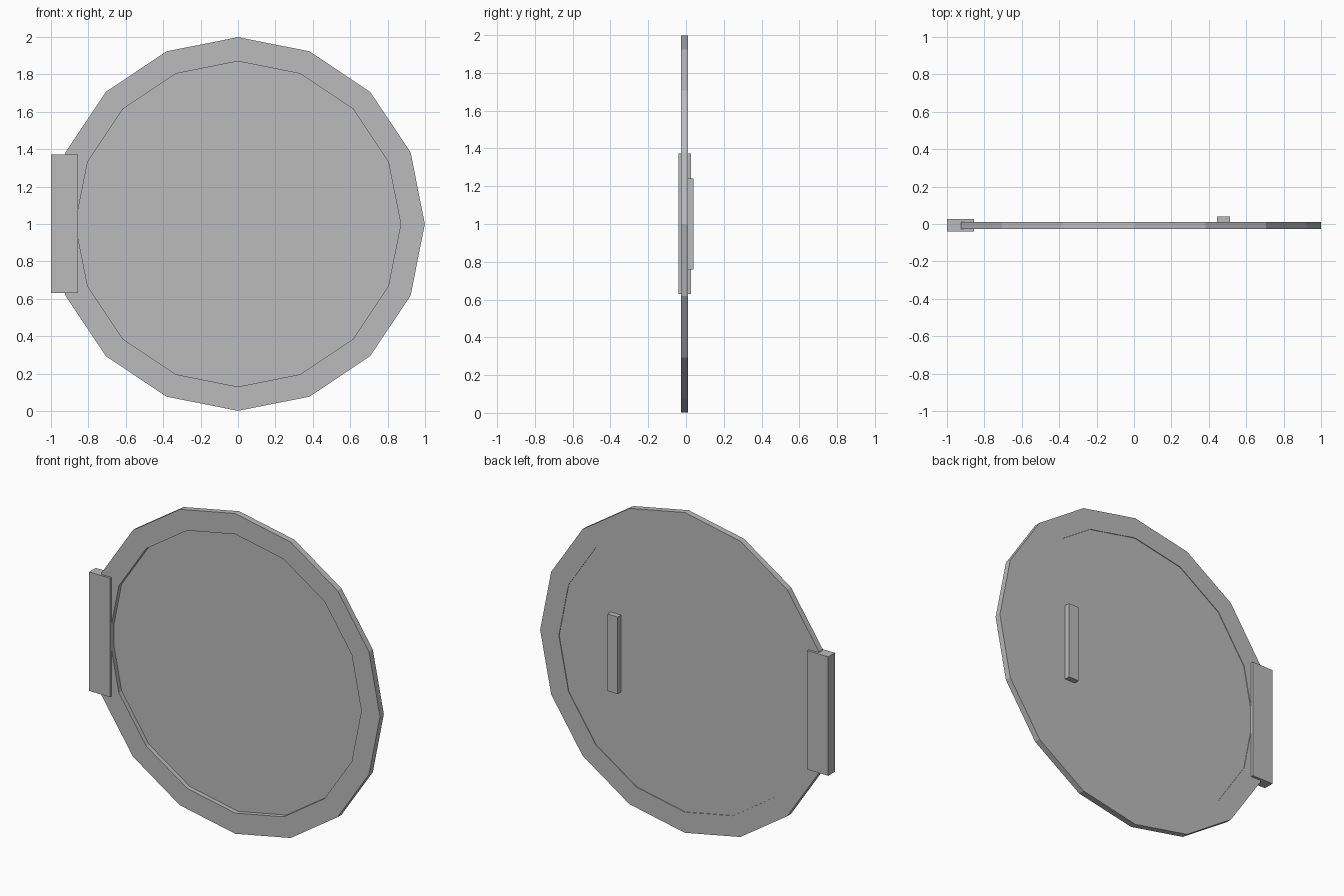
import bpy, bmesh, math

if "Cube" in bpy.data.objects:
    bpy.data.objects.remove(bpy.data.objects["Cube"])

SIDES, R_OUT, R_IN, CZ = 16, 0.999, 0.87, 1.0

grey = bpy.data.materials.new("plain grey")
grey.diffuse_color = (0.5, 0.5, 0.5, 1)
grey.use_nodes = True
grey.node_tree.nodes["Principled BSDF"].inputs["Base Color"].default_value = grey.diffuse_color


def finish(name, bm):
    bmesh.ops.recalc_face_normals(bm, faces=bm.faces)
    mesh = bpy.data.meshes.new(name)
    bm.to_mesh(mesh)
    bm.free()
    mesh.materials.append(grey)
    obj = bpy.data.objects.new(name, mesh)
    bpy.context.collection.objects.link(obj)
    return obj


def circle(bm, r, y):
    """Upright polygon of vertices in the XZ plane."""
    return [bm.verts.new((r * math.cos(a), y, CZ + r * math.sin(a)))
            for a in (2 * math.pi * i / SIDES for i in range(SIDES))]


def box(name, x, y, z):
    bm = bmesh.new()
    bmesh.ops.create_cube(bm, size=1)
    for v in bm.verts:
        v.co = [lo + (c + 0.5) * (hi - lo) for c, (lo, hi) in zip(v.co, (x, y, z))]
    return finish(name, bm)


# outer rim: rectangular section swept round the polygon
bm = bmesh.new()
loops = [circle(bm, r, y) for r, y in
         ((R_OUT, -0.027), (R_OUT, 0.011), (R_IN, 0.011), (R_IN, -0.027))]
for k in range(4):
    a, b = loops[k], loops[(k + 1) % 4]
    for i in range(SIDES):
        j = (i + 1) % SIDES
        bm.faces.new((a[i], a[j], b[j], b[i]))
finish("rim", bm)

# thin panel, deep recess in front and shallow recess behind
bm = bmesh.new()
front, back = circle(bm, R_IN, 0.001), circle(bm, R_IN, 0.007)
bm.faces.new(front)
bm.faces.new(back)
for i in range(SIDES):
    j = (i + 1) % SIDES
    bm.faces.new((front[i], front[j], back[j], back[i]))
finish("panel", bm)

# hinge block on the left edge, handle bar on the back
box("hinge_block", (-1.0, -0.855), (-0.04, 0.026), (0.63, 1.372))
box("handle", (0.443, 0.514), (0.005, 0.041), (0.76, 1.24))
